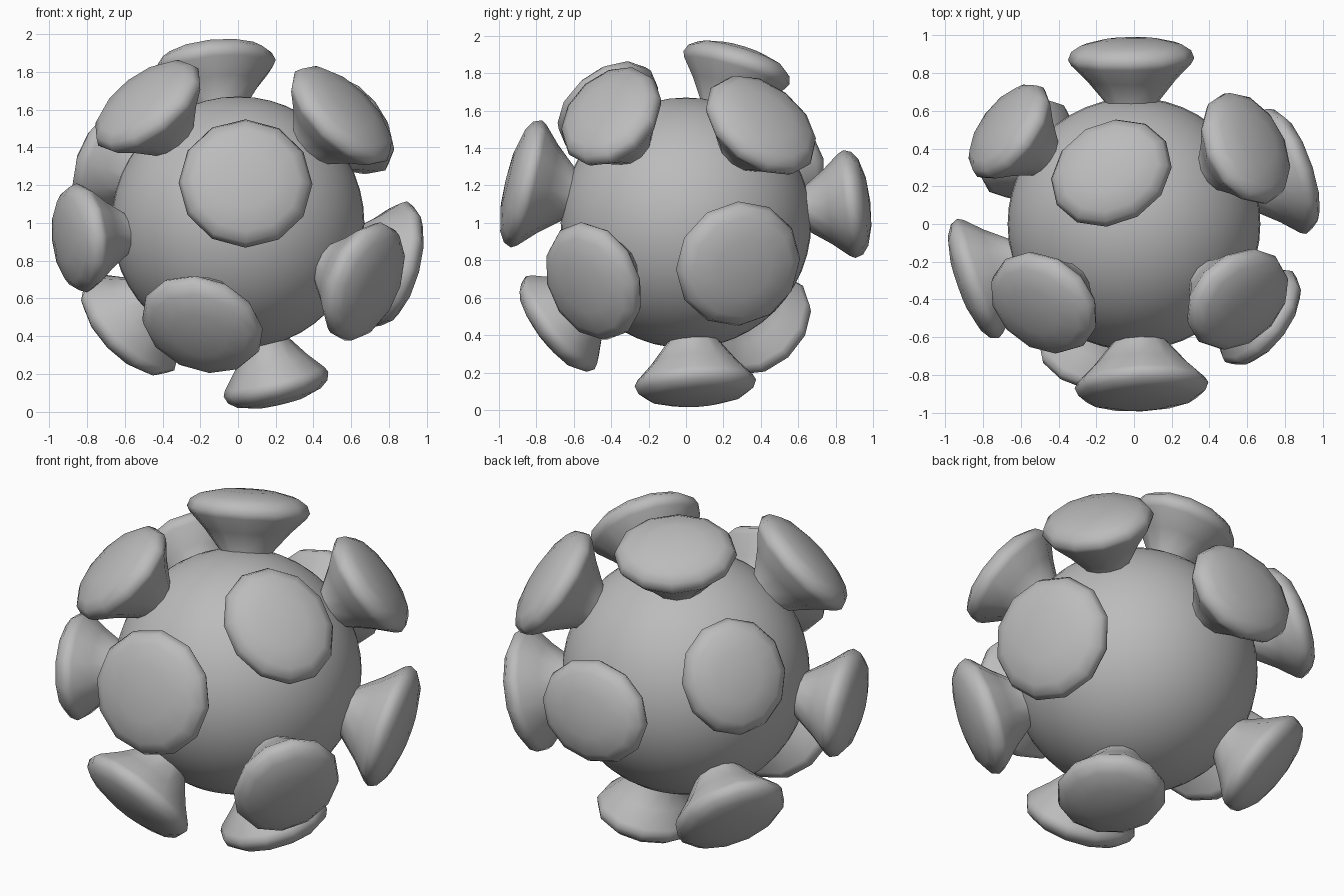
import bpy, bmesh, math
from mathutils import Vector, Matrix

if "Cube" in bpy.data.objects:
    bpy.data.objects.remove(bpy.data.objects["Cube"])

CENTRE = Vector((0, 0, 1))

grey = bpy.data.materials.new("plain grey")
grey.diffuse_color = (0.5, 0.5, 0.5, 1)
grey.use_nodes = True
grey.node_tree.nodes["Principled BSDF"].inputs["Base Color"].default_value = grey.diffuse_color


def finish(bm, name, angle):
    bmesh.ops.recalc_face_normals(bm, faces=bm.faces)
    mesh = bpy.data.meshes.new(name)
    bm.to_mesh(mesh)
    bm.free()
    mesh.materials.append(grey)
    obj = bpy.data.objects.new(name, mesh)
    bpy.context.collection.objects.link(obj)
    bpy.ops.object.select_all(action='DESELECT')
    obj.select_set(True)
    bpy.context.view_layer.objects.active = obj
    bpy.ops.object.shade_smooth_by_angle(angle=math.radians(angle))
    return obj


# Round core
bm = bmesh.new()
bmesh.ops.create_uvsphere(bm, u_segments=48, v_segments=24, radius=0.67,
                          matrix=Matrix.Translation(CENTRE))
finish(bm, "core", 60)

# Knob profile: (share of rim radius, distance from the core centre)
PROFILE = [(0.40, 0.58), (0.42, 0.65), (0.70, 0.765), (0.95, 0.85), (1.0, 0.88),
           (0.95, 0.922), (0.80, 0.955), (0.45, 0.983)]
SIDES = 12


def knob(name, direction, long_axis, r_long, r_short):
    """Flared stem with a domed, slightly oval cap."""
    d = Vector(direction).normalized()
    u = Vector(long_axis)
    u = (u - d * u.dot(d)).normalized()
    v = d.cross(u)
    bm = bmesh.new()
    rings = []
    for share, dist in PROFILE:
        ring = []
        for i in range(SIDES):
            a = 2 * math.pi * i / SIDES
            ring.append(bm.verts.new(CENTRE + d * dist
                                     + u * (share * r_long * math.cos(a))
                                     + v * (share * r_short * math.sin(a))))
        rings.append(ring)
    for low, high in zip(rings, rings[1:]):
        for i in range(SIDES):
            j = (i + 1) % SIDES
            bm.faces.new((low[i], low[j], high[j], high[i]))
    tip = bm.verts.new(CENTRE + d * 0.992)
    for i in range(SIDES):
        bm.faces.new((rings[-1][i], rings[-1][(i + 1) % SIDES], tip))
    bm.faces.new(rings[0])
    finish(bm, name, 75)


X, Y, Z = (1, 0, 0), (0, 1, 0), (0, 0, 1)

# Knobs: direction, long axis, long and short rim radius
KNOBS = [
    ("front_knob", (0.04, -0.86, 0.21), X, 0.355, 0.35),
    ("front_low_knob", (-0.19, -0.68, -0.54), (0.85, 0, -0.5), 0.335, 0.305),
    ("front_right_knob", (0.66, -0.49, -0.31), Z, 0.335, 0.30),
    ("front_left_high_knob", (-0.48, -0.42, 0.62), (0.8, 0, 0.6), 0.335, 0.30),
    ("front_right_high_knob", (0.55, -0.40, 0.57), (0.7, 0, -0.7), 0.34, 0.295),
    ("left_knob", (-0.83, -0.29, -0.08), Y, 0.335, 0.29),
    ("back_left_low_knob", (-0.57, 0.40, -0.54), (0.7, 0, -0.7), 0.335, 0.295),
    ("bottom_knob", (0.20, 0.05, -0.85), Y, 0.325, 0.285),
    ("right_knob", (0.81, 0.28, -0.22), Y, 0.35, 0.345),
    ("top_knob", (-0.12, 0.27, 0.83), (1, 0.6, 0), 0.335, 0.285),
    ("back_right_high_knob", (0.59, 0.40, 0.52), (0, 0.8, -0.6), 0.335, 0.30),
    ("back_left_knob", (-0.66, 0.49, 0.33), Z, 0.32, 0.295),
    ("back_knob", (-0.015, 0.87, 0.10), X, 0.335, 0.29),
]
for spec in KNOBS:
    knob(*spec)
